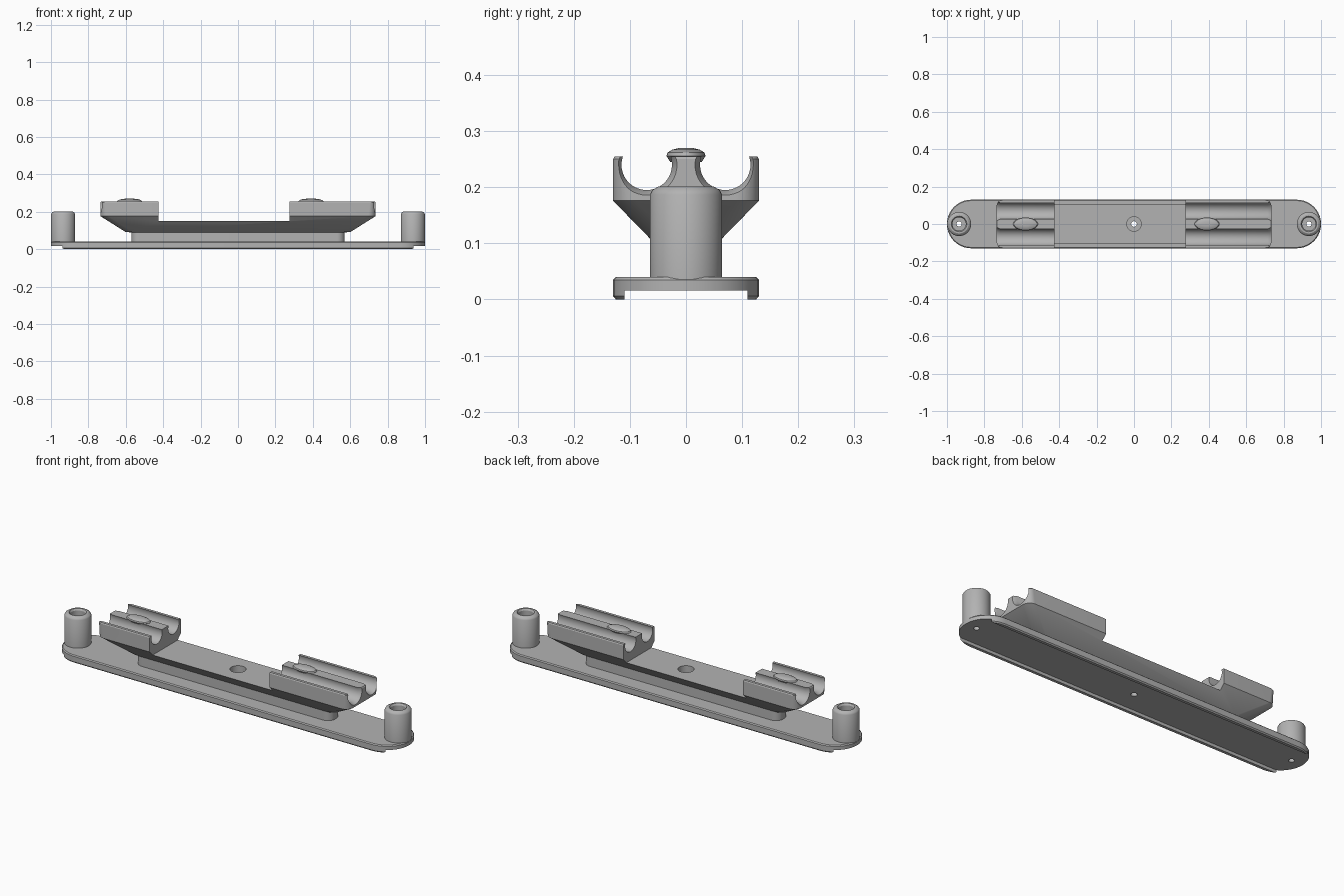
import bpy, bmesh, math

if "Cube" in bpy.data.objects:
    bpy.data.objects.remove(bpy.data.objects["Cube"])

grey = bpy.data.materials.new("plain grey")
grey.diffuse_color = (0.45, 0.45, 0.45, 1)
grey.use_nodes = True
grey.node_tree.nodes["Principled BSDF"].inputs["Base Color"].default_value = grey.diffuse_color


def finish(name, bm):
    bmesh.ops.recalc_face_normals(bm, faces=bm.faces)
    mesh = bpy.data.meshes.new(name)
    bm.to_mesh(mesh)
    bm.free()
    ob = bpy.data.objects.new(name, mesh)
    bpy.context.collection.objects.link(ob)
    mesh.materials.append(grey)
    return ob


def rounded(hx, hy, r, n=10):
    """Outline of a rectangle with rounded corners."""
    pts = []
    for i, (sx, sy) in enumerate(((1, 1), (-1, 1), (-1, -1), (1, -1))):
        for k in range(n + 1):
            a = math.pi / 2 * (i + k / n)
            pts.append((sx * (hx - r) + r * math.cos(a), sy * (hy - r) + r * math.sin(a)))
    return pts


def loft(name, rings):
    """Skin closed rings of 3D points and cap both ends."""
    bm = bmesh.new()
    vs = [[bm.verts.new(p) for p in ring] for ring in rings]
    n = len(vs[0])
    for a, b in zip(vs, vs[1:]):
        for i in range(n):
            j = (i + 1) % n
            bm.faces.new((a[i], a[j], b[j], b[i]))
    bm.faces.new(vs[0])
    bm.faces.new(vs[-1])
    return finish(name, bm)


def slab(name, levels):
    """Stack of rounded rectangles given as (z, half x, half y, radius)."""
    return loft(name, [[(x, y, z) for x, y in rounded(hx, hy, r)] for z, hx, hy, r in levels])


def turned(name, profile, x, y=0.0, n=40):
    """Round part on a vertical axis, profile as (radius, z)."""
    return loft(name, [[(x + r * math.cos(2 * math.pi * i / n), y + r * math.sin(2 * math.pi * i / n), z)
                        for i in range(n)] for r, z in profile])


def channel(name, profile, y, z, n=40):
    """Round part lying along x, profile as (radius, x)."""
    return loft(name, [[(x, y + r * math.cos(2 * math.pi * i / n), z + r * math.sin(2 * math.pi * i / n))
                        for i in range(n)] for r, x in profile])


def box(name, x0, x1, y0, y1, z0, z1):
    return loft(name, [[(x0, y0, z), (x1, y0, z), (x1, y1, z), (x0, y1, z)] for z in (z0, z1)])


def combine(target, other, operation):
    mod = target.modifiers.new("combine", 'BOOLEAN')
    mod.operation, mod.solver, mod.object = operation, 'EXACT', other
    bpy.context.view_layer.objects.active = target
    bpy.ops.object.modifier_apply(modifier=mod.name)
    bpy.data.objects.remove(other)


# Base plate with round ends, hollowed below to leave a rail along each side
base = slab("base_plate", [(0.0, 0.995, 0.125, 0.1245), (0.006, 1, 0.13, 0.1295),
                           (0.035, 1, 0.13, 0.1295), (0.04, 0.995, 0.125, 0.1245)])
combine(base, box("hollow", -1.1, 1.1, -0.11, 0.11, -0.1, 0.016), 'DIFFERENCE')

# Hollow end posts
posts = []
for side in (-1, 1):
    x = side * 0.935
    post = turned("end_post", [(0.0645, 0.03), (0.0645, 0.187), (0.06, 0.195), (0.05, 0.201)], x)
    combine(post, turned("bore", [(0.036, 0.1), (0.036, 0.192), (0.047, 0.21)], x), 'DIFFERENCE')
    combine(post, turned("screw_hole", [(0.014, 0.0), (0.014, 0.15)], x), 'DIFFERENCE')
    combine(base, turned("screw_hole", [(0.014, -0.1), (0.014, 0.1)], x), 'DIFFERENCE')
    posts.append(post)

# Central body: narrow foot flaring out to the full width
body = slab("saddle_body", [(0.03, 0.57, 0.046, 0.04), (0.09, 0.57, 0.046, 0.04),
                            (0.091, 0.60, 0.047, 0.04), (0.176, 0.735, 0.13, 0.04),
                            (0.25, 0.735, 0.13, 0.03), (0.255, 0.732, 0.127, 0.028)])
# Low deck between the two saddles
combine(body, box("deck_cut", -0.425, 0.275, -0.3, 0.3, 0.15, 0.4), 'DIFFERENCE')
# Twin cradles through each saddle, flared at the outer ends
for side in (-1, 1):
    combine(body, channel("cradle", [(0.06, -0.75), (0.054, -0.735), (0.045, -0.715), (0.045, 0.715),
                                     (0.054, 0.735), (0.06, 0.75)], side * 0.07, 0.24), 'DIFFERENCE')
# Stepped screw hole in the middle
combine(body, turned("head_hole", [(0.039, 0.07), (0.039, 0.3)], 0), 'DIFFERENCE')
for part in (body, base):
    combine(part, turned("screw_hole", [(0.015, -0.1), (0.015, 0.12)], 0), 'DIFFERENCE')

# Oval bumps on the saddle ridges
knobs = []
for x in (-0.58, 0.39):
    rings = []
    for s, z in ((0.8, 0.245), (1, 0.256), (0.93, 0.262), (0.7, 0.267), (0.4, 0.2695), (0.1, 0.27)):
        rings.append([(x + 0.066 * s * math.cos(math.pi * i / 20),
                       0.035 * s * math.sin(math.pi * i / 20), z) for i in range(40)])
    knobs.append(loft("saddle_bump", rings))

# Smooth round surfaces, keep edges sharp
for ob in [base, body] + posts + knobs:
    bpy.ops.object.select_all(action='DESELECT')
    ob.select_set(True)
    bpy.context.view_layer.objects.active = ob
    bpy.ops.object.shade_smooth_by_angle(angle=math.radians(30))
